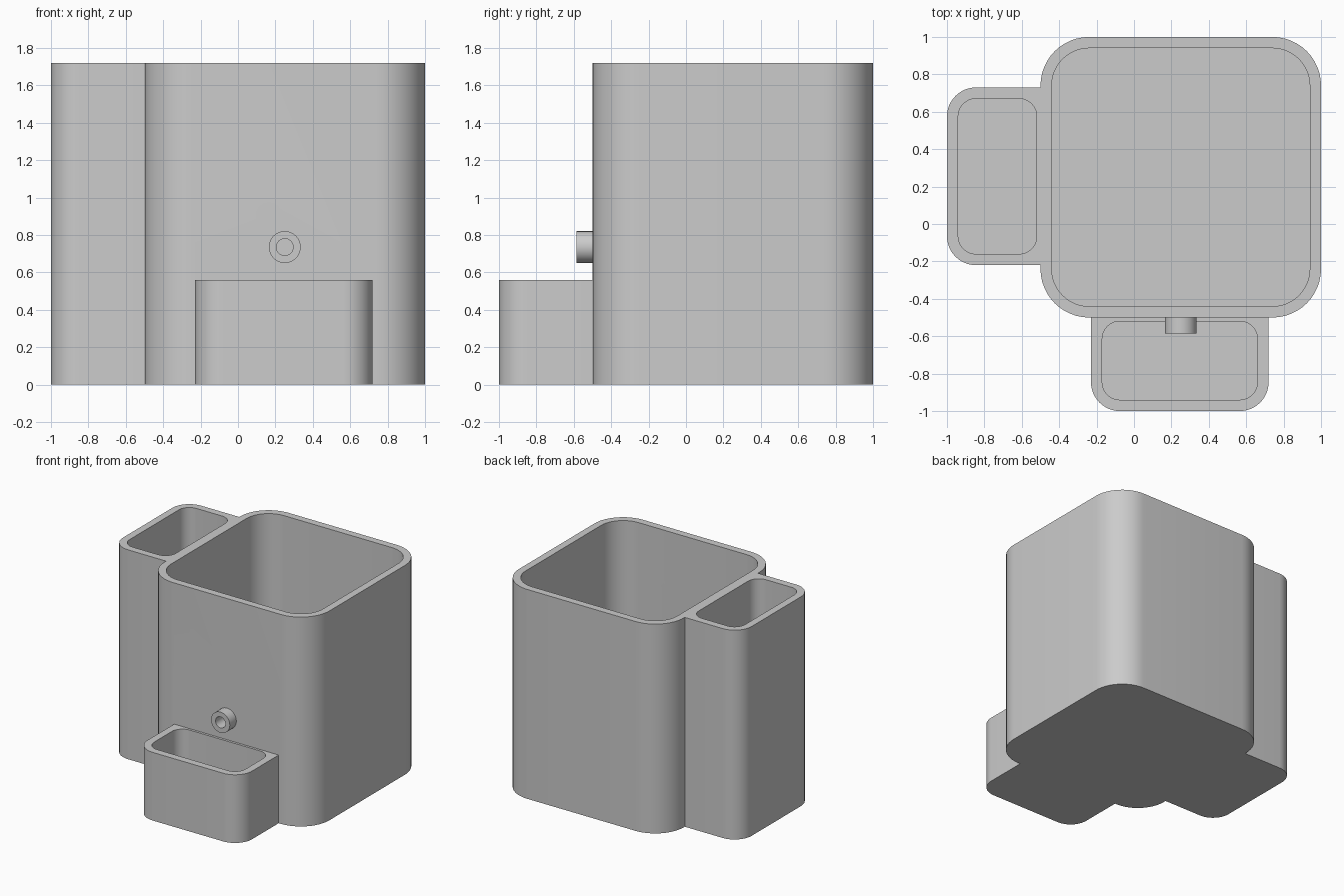
import bpy, bmesh, math

cube = bpy.data.objects.get("Cube")
if cube:
    bpy.data.objects.remove(cube)

HEIGHT, LOW, WALL, FLOOR = 1.72, 0.56, 0.06, 0.06

grey = bpy.data.materials.new("plain_grey")
grey.use_nodes = True
colour = (0.6, 0.6, 0.6, 1)
grey.diffuse_color = colour
grey.node_tree.nodes["Principled BSDF"].inputs["Base Color"].default_value = colour


def make_object(name, bm):
    bmesh.ops.recalc_face_normals(bm, faces=bm.faces)
    mesh = bpy.data.meshes.new(name)
    bm.to_mesh(mesh)
    bm.free()
    mesh.materials.append(grey)
    obj = bpy.data.objects.new(name, mesh)
    bpy.context.collection.objects.link(obj)
    return obj


def rounded_block(name, x0, x1, y0, y1, z0, z1, radii, steps=12):
    """Upright prism; radii run anticlockwise from the +x +y corner."""
    corners = [(x1, y1, -1, -1), (x0, y1, 1, -1), (x0, y0, 1, 1), (x1, y0, -1, 1)]
    bm = bmesh.new()
    ring = []
    for i, ((x, y, sx, sy), r) in enumerate(zip(corners, radii)):
        for k in range(steps + 1 if r else 1):
            a = (i + k / steps) * math.pi / 2
            px = x + r * (sx + math.cos(a)) if r else x
            py = y + r * (sy + math.sin(a)) if r else y
            ring.append(bm.verts.new((px, py, z0)))
    base = bm.faces.new(ring)
    top = bmesh.ops.extrude_face_region(bm, geom=[base], use_keep_orig=True)
    verts = [v for v in top["geom"] if isinstance(v, bmesh.types.BMVert)]
    bmesh.ops.translate(bm, verts=verts, vec=(0, 0, z1 - z0))
    return make_object(name, bm)


def rod(name, radius, y0, y1, x=0.25, z=0.735):
    bm = bmesh.new()
    bmesh.ops.create_cone(bm, cap_ends=True, segments=48, radius1=radius,
                          radius2=radius, depth=y1 - y0)
    obj = make_object(name, bm)
    obj.rotation_euler.x = math.pi / 2
    obj.location = (x, (y0 + y1) / 2, z)
    return obj


def combine(target, tool, operation):
    bpy.context.view_layer.update()
    mod = target.modifiers.new(operation.lower(), "BOOLEAN")
    mod.object, mod.operation, mod.solver = tool, operation, "EXACT"
    bpy.context.view_layer.objects.active = target
    bpy.ops.object.modifier_apply(modifier=mod.name)
    bpy.data.objects.remove(tool)


# Outer shell: main tank, tall side pocket, low front pocket and spout
body = rounded_block("planter_body", -0.5, 1, -0.5, 1, 0, HEIGHT, [0.26] * 4)
solids = [
    rounded_block("side_pocket", -1, -0.47, -0.22, 0.73, 0, HEIGHT, [0, 0.155, 0.155, 0]),
    rounded_block("front_pocket", -0.23, 0.72, -1, -0.47, 0, LOW, [0, 0, 0.155, 0.155]),
    rod("spout", 0.085, -0.585, -0.47),
]
for part in solids:
    combine(body, part, "UNION")

# Hollows and the drilled outlet
hollows = [
    rounded_block("tank_hollow", -0.5 + WALL, 1 - WALL, -0.5 + WALL, 1 - WALL,
                  FLOOR, HEIGHT + 0.1, [0.2] * 4),
    rounded_block("side_hollow", -1 + WALL, -0.52, -0.16, 0.67, FLOOR, HEIGHT + 0.1, [0.095] * 4),
    # stops just above the rim so the spout stays whole
    rounded_block("front_hollow", -0.17, 0.66, -1 + WALL, -0.52, FLOOR, LOW + 0.05, [0.095] * 4),
    rod("outlet_hole", 0.045, -0.7, -0.4),
]
for part in hollows:
    combine(body, part, "DIFFERENCE")

bpy.ops.object.select_all(action="DESELECT")
body.select_set(True)
bpy.context.view_layer.objects.active = body
bpy.ops.object.shade_smooth_by_angle(angle=math.radians(30))
